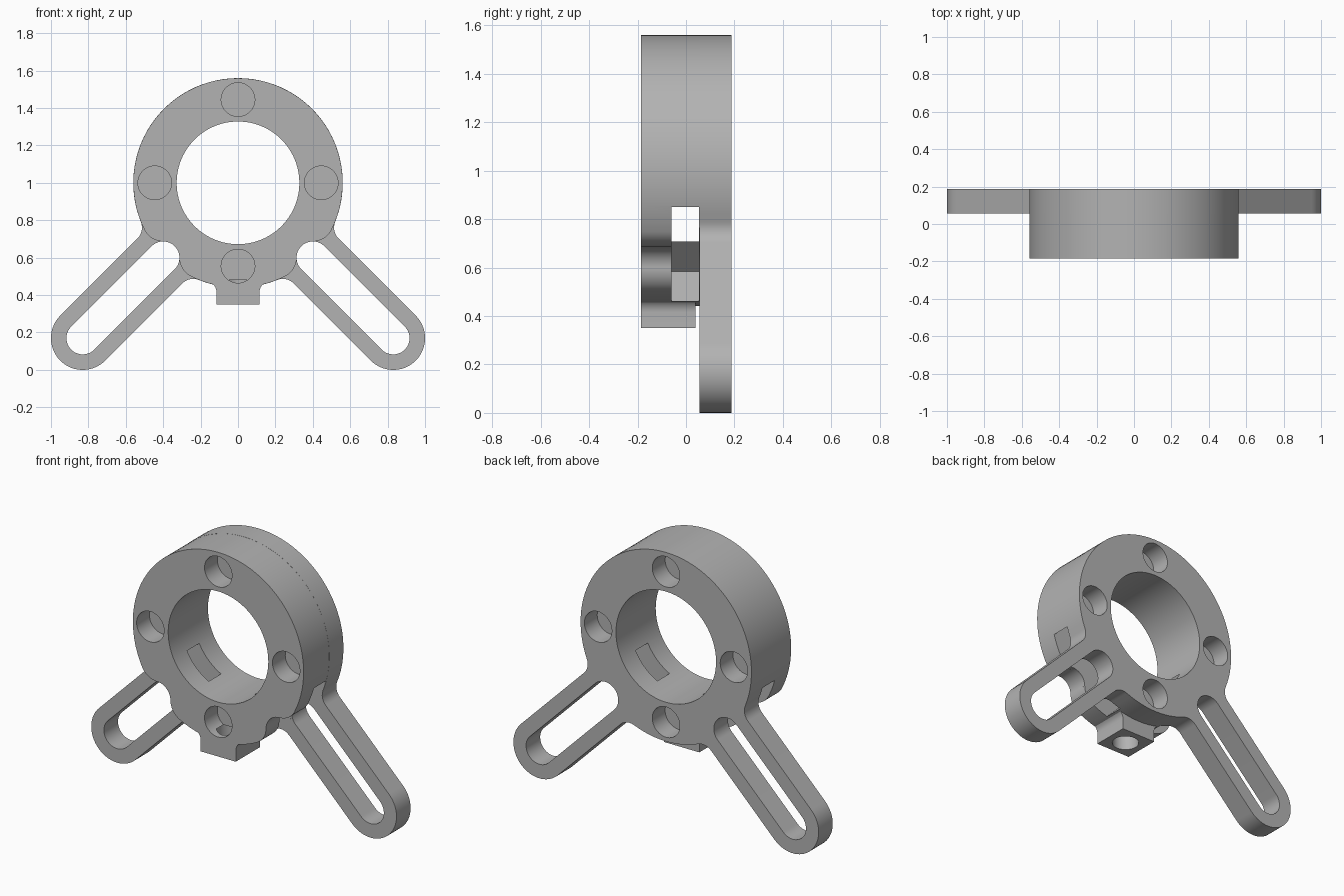
import bpy, bmesh, math
from math import radians, degrees, cos, sin, atan2, sqrt
from mathutils import Matrix

if "Cube" in bpy.data.objects:
    bpy.data.objects.remove(bpy.data.objects["Cube"], do_unlink=True)

# Main dimensions
CZ = 1.0                      # height of the ring centre
RING, BORE = 0.56, 0.328
FRONT, PLATE, BACK = -0.185, 0.055, 0.187
SLOT_IN, SLOT_OUT, SLOT_R = 0.566, 1.174, 0.087
ARM_R, FILLET = 0.17, 0.08

grey = bpy.data.materials.new("plain_grey")
grey.use_nodes = True
grey.diffuse_color = (0.45, 0.45, 0.45, 1)
grey.node_tree.nodes["Principled BSDF"].inputs["Base Color"].default_value = grey.diffuse_color


def arc(cx, cz, r, a0, a1, step=4):
    n = max(2, round(abs(a1 - a0) / step))
    angles = [radians(a0 + (a1 - a0) * i / n) for i in range(n + 1)]
    return [(cx + r * cos(a), cz + r * sin(a)) for a in angles]


def polar(r, a):
    return r * cos(radians(a)), r * sin(radians(a))


def mirrored(half):
    """Close a right-hand half outline, running top to bottom, with its mirror image."""
    return half + [(-x, z) for x, z in reversed(half[1:-1])]


def clean(points):
    out = []
    for p in points:
        if not out or math.dist(p, out[-1]) > 1e-5:
            out.append(p)
    if math.dist(out[0], out[-1]) < 1e-5:
        out.pop()
    return out


def make_object(name, bm):
    bmesh.ops.recalc_face_normals(bm, faces=bm.faces)
    mesh = bpy.data.meshes.new(name)
    bm.to_mesh(mesh)
    bm.free()
    mesh.materials.append(grey)
    ob = bpy.data.objects.new(name, mesh)
    bpy.context.collection.objects.link(ob)
    return ob


def prism(name, outline, y0, y1):
    """Extrude an outline, drawn about the ring centre, from y0 to y1."""
    bm = bmesh.new()
    face = bm.faces.new([bm.verts.new((x, y0, CZ + z)) for x, z in clean(outline)])
    new = bmesh.ops.extrude_face_region(bm, geom=[face])["geom"]
    verts = [g for g in new if isinstance(g, bmesh.types.BMVert)]
    bmesh.ops.translate(bm, verts=verts, vec=(0, y1 - y0, 0))
    return make_object(name, bm)


def combine(target, other, operation):
    mod = target.modifiers.new(other.name, "BOOLEAN")
    mod.operation, mod.solver, mod.object = operation, "EXACT", other
    bpy.context.view_layer.update()
    deps = bpy.context.evaluated_depsgraph_get()
    mesh = bpy.data.meshes.new_from_object(target.evaluated_get(deps))
    target.modifiers.clear()
    target.data = mesh
    bpy.data.objects.remove(other, do_unlink=True)


# Back plate: ring with two filleted diagonal arms
v = ARM_R + FILLET
theta = degrees(atan2(v, sqrt((RING + FILLET) ** 2 - v ** 2)))
hi, lo = -45 + theta, -45 - theta
half = arc(0, 0, RING, 90, hi)
half += arc(*polar(RING + FILLET, hi), FILLET, hi + 180, 225, 8)
half += arc(*polar(SLOT_OUT, -45), ARM_R, 45, -135, 6)
half += arc(*polar(RING + FILLET, lo), FILLET, 45, lo + 180, 8)
half += arc(0, 0, RING, lo, -90)
bracket = prism("ring_bracket", mirrored(half), PLATE, BACK)

# Front ring body: rounded shoulders lead into the arm slots
r = RING - 0.0005
c = SLOT_IN / sqrt(2)
d = c - SLOT_R
rho = (r * r - c * c - d * d) / (2 * (r - d))
sx, sz = c, rho - d
a = degrees(atan2(sz, sx))
half = arc(0, 0, r, 90, a)
half += arc(sx, sz, rho, a, -90, 6)
half += arc(-sz, -sx, rho, 0, -90 - a, 6)
half += arc(0, 0, r, -90 - a, -90)
combine(bracket, prism("ring_body", mirrored(half), FRONT, PLATE + 0.01), "UNION")

# Square boss under the ring, flared where it meets it
flare = arc(0.175, -0.585, 0.06, 90, 180, 10)
boss = mirrored([(0, -0.49), (0.175, -0.49)] + flare + [(0.115, -0.65), (0, -0.65)])
combine(bracket, prism("boss", boss, FRONT + 0.0002, 0.04), "UNION")

# Bore
combine(bracket, prism("bore", arc(0, 0, BORE, 0, 360, 3.75), -1, 1), "DIFFERENCE")

for side in (1, -1):
    # Long slot through each arm
    slot = arc(*polar(SLOT_IN, -45), SLOT_R, 45, 225, 6)
    slot += arc(*polar(SLOT_OUT, -45), SLOT_R, -135, 45, 6)
    combine(bracket, prism("slot", [(side * x, z) for x, z in slot], -1, 1), "DIFFERENCE")
    # Rectangular cavity between body and plate, breaking into the bore
    inner, outer, w = 0.312, 0.8, 0.276
    box = [((u + t) / sqrt(2) * side, (t - u) / sqrt(2))
           for u, t in ((inner, w), (outer, w), (outer, -w), (inner, -w))]
    combine(bracket, prism("cavity", box, -0.06, PLATE - 0.0004), "DIFFERENCE")

# Blind round pockets on both faces
for angle in range(0, 360, 90):
    circle = arc(*polar(0.445, angle), 0.09, 0, 360, 7.5)
    for y0, y1 in ((FRONT - 0.1, FRONT + 0.12), (BACK - 0.12, BACK + 0.1)):
        combine(bracket, prism("pocket", circle, y0, y1), "DIFFERENCE")

# Screw hole up into the boss
bm = bmesh.new()
bmesh.ops.create_cone(bm, cap_ends=True, segments=48, radius1=0.075, radius2=0.075,
                      depth=0.2, matrix=Matrix.Translation((0, -0.075, 0.38)))
combine(bracket, make_object("screw_hole", bm), "DIFFERENCE")

# Smooth curved walls, keep the machined edges sharp
bpy.ops.object.select_all(action="DESELECT")
bracket.select_set(True)
bpy.context.view_layer.objects.active = bracket
bpy.ops.object.shade_smooth_by_angle(angle=radians(30))
